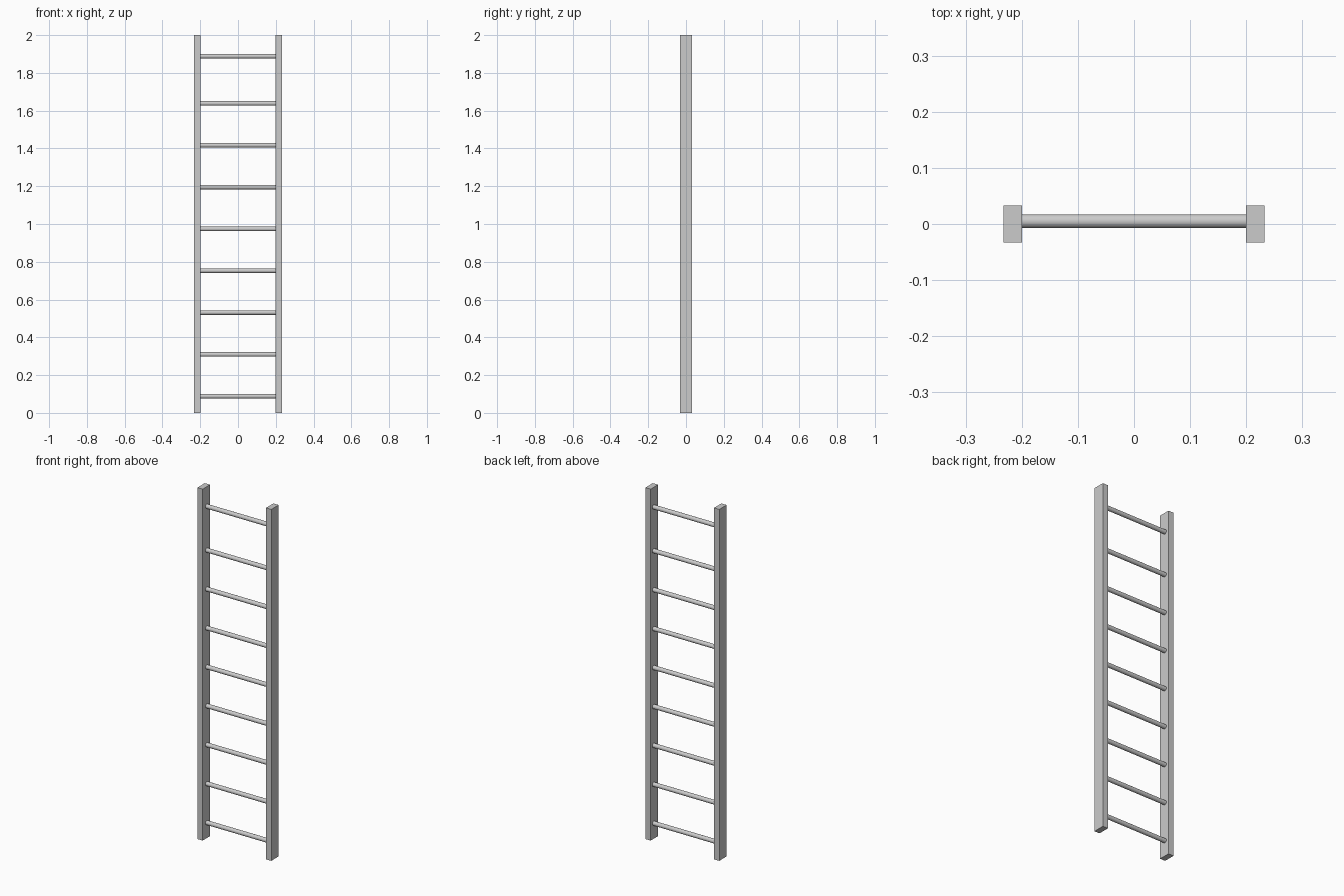
import bpy
import math

if "Cube" in bpy.data.objects:
    bpy.data.objects.remove(bpy.data.objects["Cube"])

RAIL_X, RAIL_W, RAIL_D, HEIGHT = 0.216, 0.033, 0.066, 2.0
RUNG_R, RUNG_Y, RUNG_LEN = 0.0122, 0.005, 0.402


def rail(name, x):
    bpy.ops.mesh.primitive_cube_add(size=1, location=(x, 0, HEIGHT / 2))
    ob = bpy.context.object
    ob.name = name
    ob.scale = (RAIL_W, RAIL_D, HEIGHT)
    bpy.ops.object.transform_apply(location=False, rotation=False, scale=True)


def rung(name, z):
    bpy.ops.mesh.primitive_cylinder_add(
        vertices=32, radius=RUNG_R, depth=RUNG_LEN,
        location=(0, RUNG_Y, z), rotation=(0, math.pi / 2, 0))
    bpy.context.object.name = name
    bpy.ops.object.shade_smooth_by_angle(angle=math.radians(30))


# Side rails
rail("left_rail", -RAIL_X)
rail("right_rail", RAIL_X)

# Evenly spaced rungs, with a slightly wider gap below the top one
heights = [0.088 + 0.2215 * i for i in range(8)] + [1.888]
for i, z in enumerate(heights, 1):
    rung(f"rung_{i}", z)
